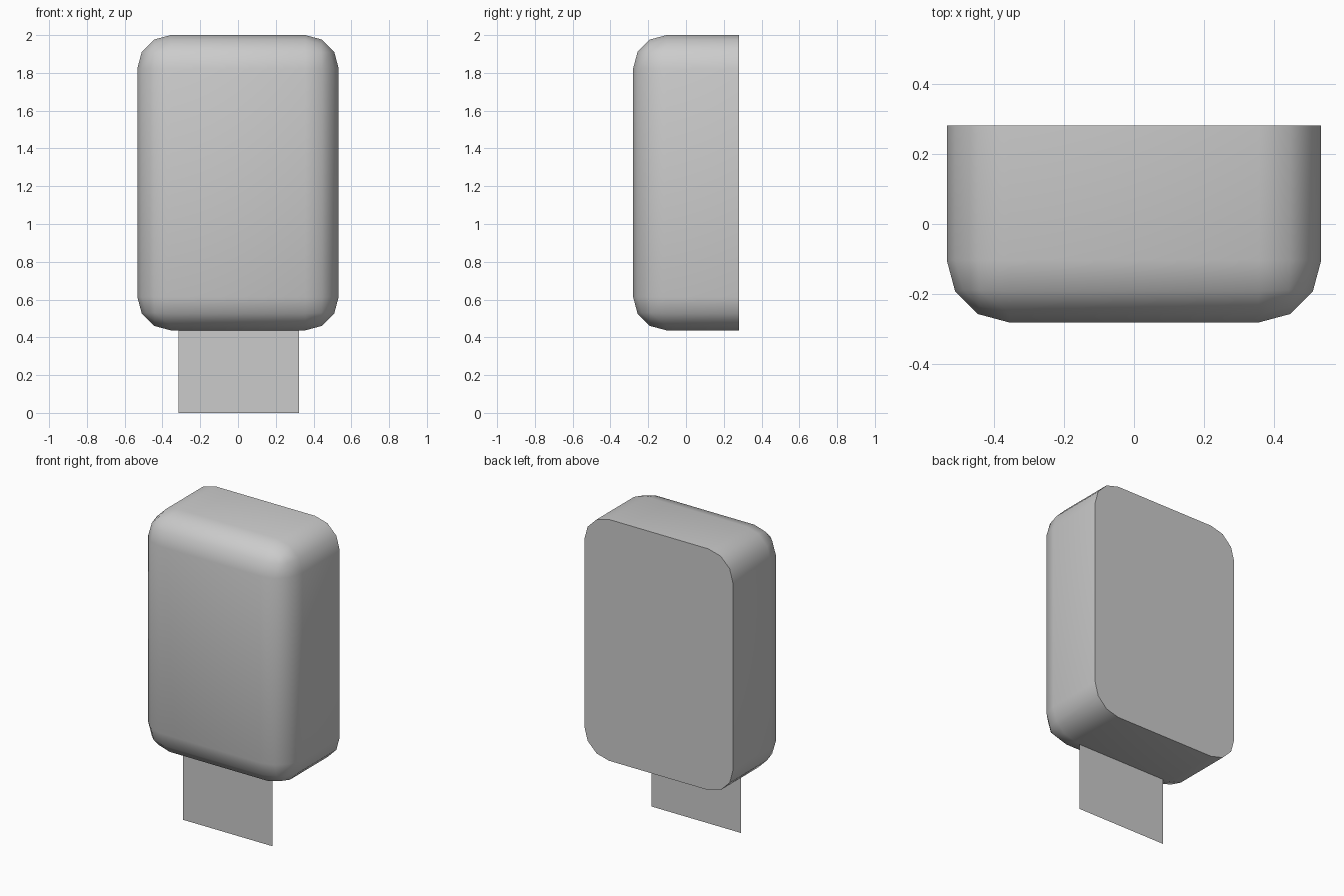
import bpy, bmesh, math

cube = bpy.data.objects.get("Cube")
if cube:
    bpy.data.objects.remove(cube, do_unlink=True)

WIDTH, DEPTH, HEIGHT = 1.066, 0.56, 1.563
BASE = 2 - HEIGHT   # height of the body's underside
RADIUS = 0.177      # rounding of the body's edges

grey = bpy.data.materials.new("mid grey")
grey.use_nodes = True
colour = (0.6, 0.6, 0.6, 1)
grey.diffuse_color = colour
grey.node_tree.nodes["Principled BSDF"].inputs["Base Color"].default_value = colour


def make_object(name, bm):
    mesh = bpy.data.meshes.new(name)
    bm.to_mesh(mesh)
    bm.free()
    mesh.materials.append(grey)
    obj = bpy.data.objects.new(name, mesh)
    bpy.context.collection.objects.link(obj)
    return obj


# Body: a box rounded on every edge except those around the flat back
bm = bmesh.new()
bmesh.ops.create_cube(bm, size=1)
bmesh.ops.scale(bm, vec=(WIDTH, DEPTH, HEIGHT), verts=bm.verts)
bmesh.ops.translate(bm, vec=(0, 0, BASE + HEIGHT / 2), verts=bm.verts)
rounded = [e for e in bm.edges if any(v.co.y < 0 for v in e.verts)]
bmesh.ops.bevel(bm, geom=rounded, offset=RADIUS, offset_type='OFFSET',
                segments=3, profile=0.5, affect='EDGES')
body = make_object("body", bm)

bpy.ops.object.select_all(action='DESELECT')
body.select_set(True)
bpy.context.view_layer.objects.active = body
bpy.ops.object.shade_smooth_by_angle(angle=math.radians(50))

# Tab: a flat sheet hanging below the body
bm = bmesh.new()
corners = [(-0.316, 0), (0.324, 0), (0.324, BASE), (-0.316, BASE)]
bm.faces.new([bm.verts.new((x, -0.11, z)) for x, z in corners])
make_object("tab", bm)
